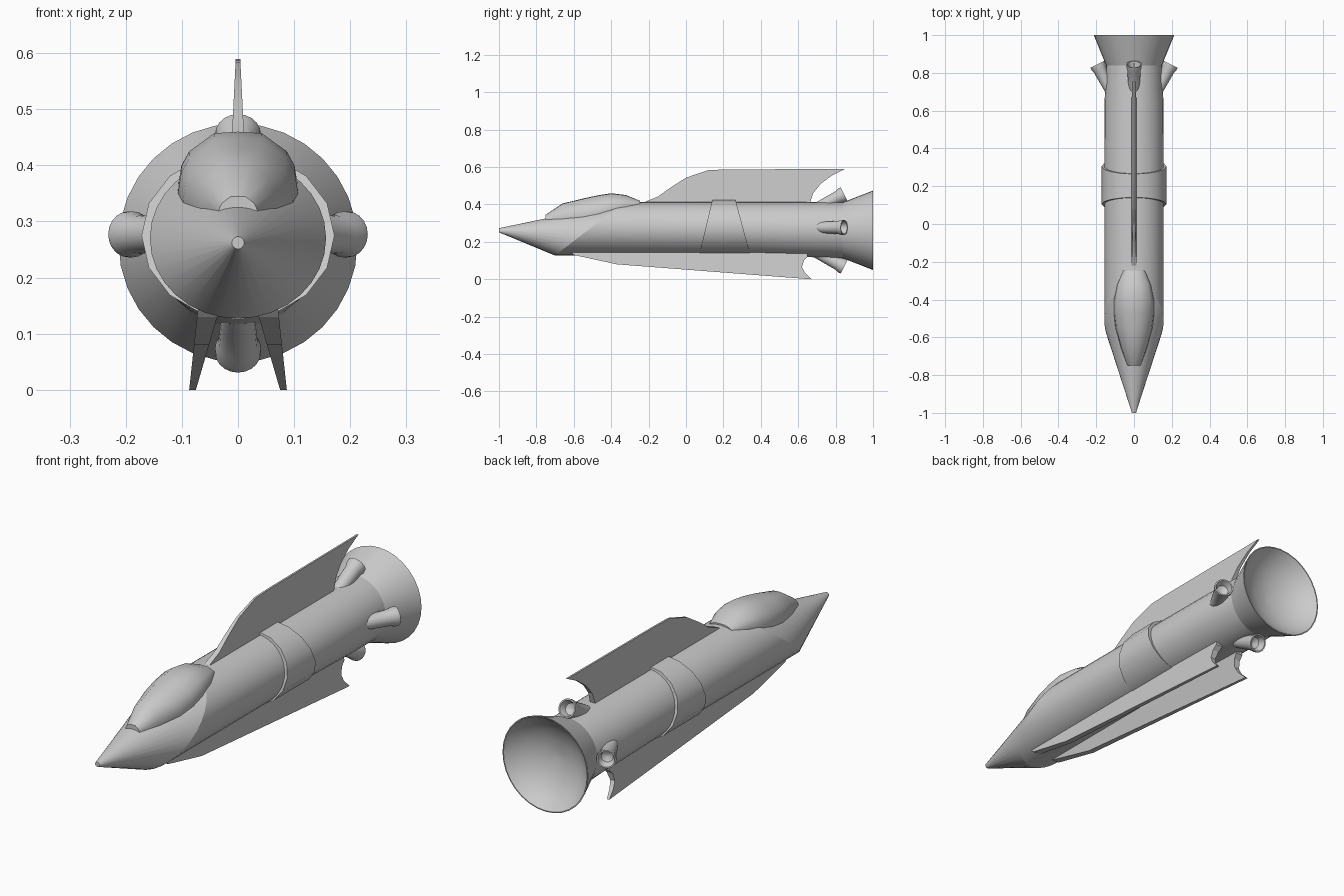
import bpy, bmesh, math
from mathutils import Vector

if "Cube" in bpy.data.objects:
    bpy.data.objects.remove(bpy.data.objects["Cube"])

N = 32


def finish(name, bm, angle=30):
    bmesh.ops.recalc_face_normals(bm, faces=bm.faces)
    me = bpy.data.meshes.new(name)
    bm.to_mesh(me)
    bm.free()
    ob = bpy.data.objects.new(name, me)
    bpy.context.collection.objects.link(ob)
    bpy.ops.object.select_all(action='DESELECT')
    ob.select_set(True)
    bpy.context.view_layer.objects.active = ob
    bpy.ops.object.shade_smooth_by_angle(angle=math.radians(angle))
    return ob


def loft(name, rings, caps=(True, True), closed=False, angle=30):
    """Skin a list of point rings, optionally capped or joined end to start."""
    bm = bmesh.new()
    vs = [[bm.verts.new(p) for p in r] for r in rings]
    pairs = list(zip(vs, vs[1:])) + ([(vs[-1], vs[0])] if closed else [])
    for a, b in pairs:
        for i in range(len(a)):
            j = (i + 1) % len(a)
            bm.faces.new((a[i], a[j], b[j], b[i]))
    if caps[0] and not closed:
        bm.faces.new(vs[0])
    if caps[1] and not closed:
        bm.faces.new(vs[-1])
    return finish(name, bm, angle)


def ring(y, zc, rx, rz, slope=0.0, n=N):
    """Ellipse across the y axis, leaned along y by slope per unit height."""
    pts = []
    for i in range(n):
        a = 2 * math.pi * i / n
        h = rz * math.sin(a)
        pts.append((rx * math.cos(a), y + h * slope, zc + h))
    return pts


def fin(name, profile, section):
    """Side profile (y, z) given thickness; section(z) returns two x values."""
    sides = [[(section(z)[k], y, z) for y, z in profile] for k in (0, 1)]
    return loft(name, sides, angle=20)


# fuselage and slant-cut nose
joint = ring(-0.515, 0.27, 0.157, 0.143, 1.3)
loft("nose_cone", [ring(-1.0, 0.262, 0.011, 0.011), joint], (True, False))
loft("fuselage", [joint, ring(0.35, 0.27, 0.157, 0.143),
                  ring(0.64, 0.266, 0.156, 0.147), ring(0.84, 0.262, 0.148, 0.15)],
     (False, False))

# main engine bell with a bowl-shaped inside
bell = [ring(0.84, 0.262, 0.148, 0.15), ring(1.0, 0.262, 0.213, 0.2125)]
bell += [ring(1.0 - d, 0.262, r, r) for r, d in
         ((0.208, 0.0), (0.18, 0.035), (0.13, 0.07), (0.07, 0.092), (0.01, 0.1))]
loft("engine_bell", bell, (False, True))

# collar band, wider towards the belly
loft("collar_band", [ring(0.105, 0.272, 0.155, 0.141, 0.24, 16),
                     ring(0.105, 0.275, 0.172, 0.15, 0.24, 16),
                     ring(0.305, 0.275, 0.172, 0.15, -0.27, 16),
                     ring(0.305, 0.272, 0.155, 0.141, -0.27, 16)], closed=True)

# canopy: y, half width, base z, top z
shape = ((-0.9, -0.35), (-1, 0), (-0.95, 0.35), (-0.82, 0.62), (-0.4, 0.97), (0, 1),
         (0.4, 0.97), (0.82, 0.62), (0.95, 0.35), (1, 0), (0.9, -0.35))
stations = ((-0.75, 0.035, 0.312, 0.345), (-0.66, 0.068, 0.322, 0.405),
            (-0.55, 0.098, 0.335, 0.432), (-0.47, 0.107, 0.35, 0.449),
            (-0.4, 0.106, 0.368, 0.46), (-0.32, 0.089, 0.385, 0.45),
            (-0.245, 0.058, 0.395, 0.419))
loft("canopy", [[(u * w, y, lo + v * (hi - lo)) for u, v in shape]
                for y, w, lo, hi in stations], angle=40)

# dorsal fin
dorsal = ((-0.24, 0.40), (-0.21, 0.418), (-0.15, 0.442), (-0.08, 0.492), (0.0, 0.543),
          (0.12, 0.584), (0.22, 0.587), (0.85, 0.59), (0.78, 0.555), (0.72, 0.51),
          (0.68, 0.46), (0.66, 0.40))


def dorsal_section(z):
    h = 0.013 - 0.009 * (z - 0.41) / 0.18
    return -h, h


fin("dorsal_fin", dorsal, dorsal_section)

# pair of splayed belly fins
ventral = ((-0.62, 0.15), (-0.6, 0.13), (-0.37, 0.08), (0.67, 0.0), (0.635, 0.035),
           (0.62, 0.065), (0.63, 0.10), (0.65, 0.12), (0.65, 0.15))


def ventral_section(z):
    c = 0.055 + 0.2 * (0.13 - z)
    h = 0.006 + 0.012 * z / 0.13
    return c - h, c + h


belly = fin("belly_fins", ventral, ventral_section)
belly.modifiers.new("mirror", 'MIRROR')

# four outward-tilted thrusters around the tail
axis_y, axis_r = math.cos(math.radians(27)), math.sin(math.radians(27))
nozzle = ((0.0, 0.026), (0.1, 0.032), (0.165, 0.035), (0.185, 0.041), (0.2, 0.041),
          (0.2, 0.035), (0.17, 0.025), (0.16, 0.005))
for label, ox, oz, zc in (("right", 1, 0, 0.277), ("left", -1, 0, 0.277),
                          ("top", 0, 1, 0.26), ("bottom", 0, -1, 0.262)):
    out = Vector((ox, 0, oz))
    axis = Vector((0, axis_y, 0)) + out * axis_r
    up = out * axis_y - Vector((0, axis_r, 0))
    side = axis.cross(up)
    start = Vector((0, 0.667, zc)) + out * 0.104
    rings = []
    for t, r in nozzle:
        rings.append([start + axis * t + (up * math.cos(a) + side * math.sin(a)) * r
                      for a in (2 * math.pi * i / 20 for i in range(20))])
    loft("thruster_" + label, rings)
